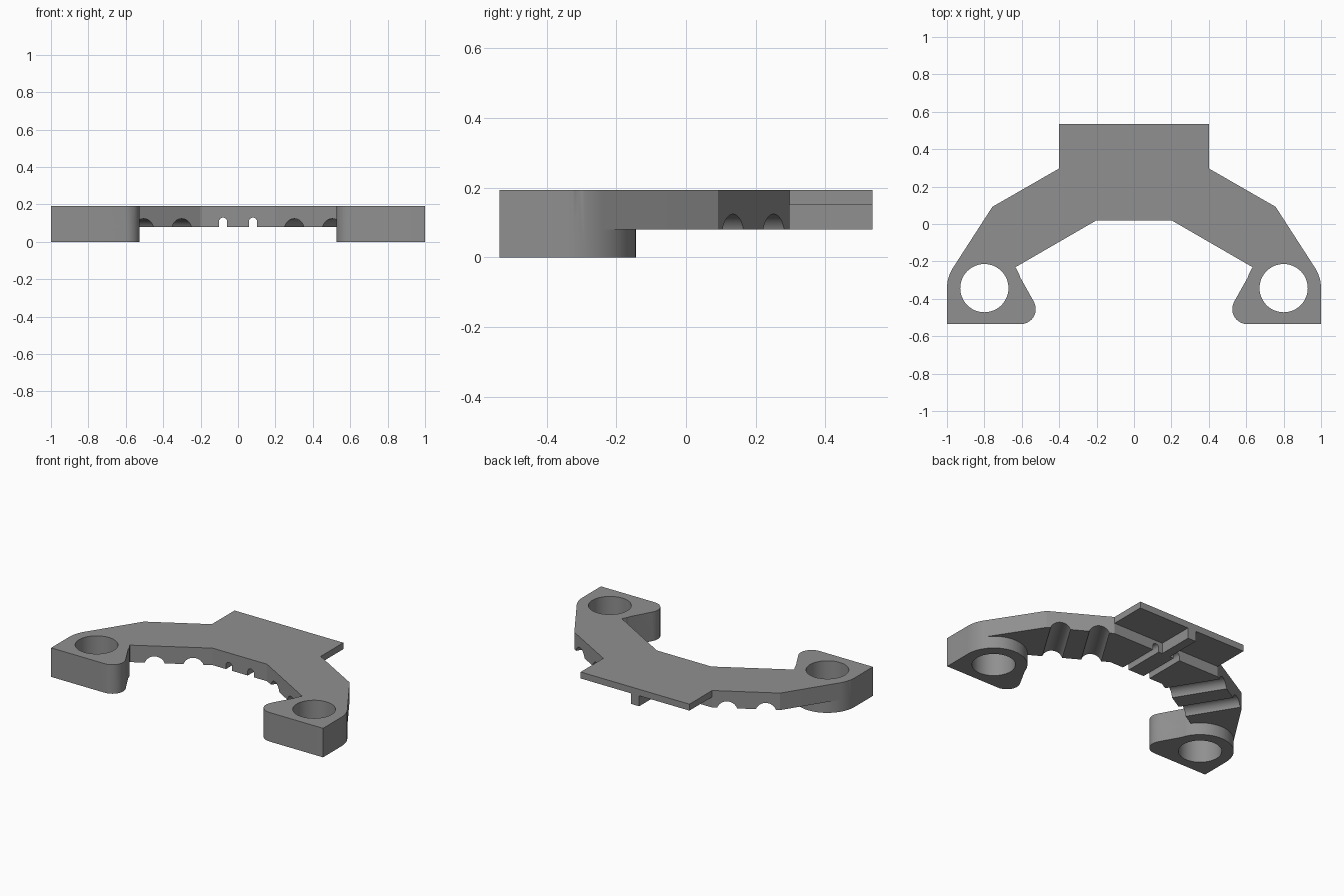
import bpy, bmesh, math
from mathutils import Matrix, Vector

if "Cube" in bpy.data.objects:
    bpy.data.objects.remove(bpy.data.objects["Cube"])

BOTTOM, TOP = 0.08, 0.193          # arm thickness range
HOLE = (0.80, -0.343)              # foot hole centre
grey = bpy.data.materials.new("mid grey")
grey.diffuse_color = (0.28, 0.28, 0.28, 1)
grey.use_nodes = True
grey.node_tree.nodes["Principled BSDF"].inputs["Base Color"].default_value = grey.diffuse_color


def arc(c, r, a0, a1, n):
    """Points on an arc, angles in degrees."""
    return [(c[0] + r * math.cos(math.radians(a0 + (a1 - a0) * i / n)),
             c[1] + r * math.sin(math.radians(a0 + (a1 - a0) * i / n)))
            for i in range(n + 1)]


def prism(name, pts, z0, z1):
    """Extrude a flat outline from z0 to z1."""
    bm = bmesh.new()
    face = bm.faces.new([bm.verts.new((x, y, z0)) for x, y in pts])
    ext = bmesh.ops.extrude_face_region(bm, geom=[face])
    bmesh.ops.translate(bm, vec=(0, 0, z1 - z0),
                        verts=[g for g in ext["geom"] if isinstance(g, bmesh.types.BMVert)])
    bmesh.ops.recalc_face_normals(bm, faces=bm.faces)
    me = bpy.data.meshes.new(name)
    bm.to_mesh(me)
    bm.free()
    ob = bpy.data.objects.new(name, me)
    me.materials.append(grey)
    bpy.context.collection.objects.link(ob)
    return ob


def box(name, x0, x1, y0, y1, z0, z1):
    return prism(name, [(x0, y0), (x1, y0), (x1, y1), (x0, y1)], z0, z1)


def combine(target, other, op):
    """Boolean another part into the target, then remove that part."""
    mod = target.modifiers.new(op, 'BOOLEAN')
    mod.operation, mod.object, mod.solver = op, other, 'EXACT'
    bpy.context.view_layer.objects.active = target
    bpy.ops.object.modifier_apply(modifier=mod.name)
    bpy.data.objects.remove(other)


def mirror(pts, side):
    return [(side * x, y) for x, y in pts]


# Arched bracket body with both arms and foot tops
toe = arc((0.605, -0.455), 0.08, 270, 150, 10)
half = ([(0.2, 0.02)] + arc(HOLE, 0.2, 146, 163, 3) + toe[::-1]
        + [(1.0, -0.535)] + arc(HOLE, 0.2, 0, 32, 6)
        + [(0.757, 0.092), (0.4, 0.297)])
body = prism("bracket_body", half + mirror(half, -1)[::-1], BOTTOM, TOP)

# Rear tab plate and the stiffening rib beneath it
combine(body, box("rear_tab", -0.4, 0.4, 0.2, 0.535, 0.15, TOP), 'UNION')
combine(body, box("tab_rib", -0.03, 0.03, 0.2, 0.535, BOTTOM, 0.17), 'UNION')

for side in (-1, 1):
    # Foot block, rounded around its hole
    foot = toe[::-1] + [(1.0, -0.535)] + arc(HOLE, 0.2, 0, 163, 32)
    combine(body, prism("foot", mirror(foot, side), 0, TOP), 'UNION')
    hole = arc(HOLE, 0.129, 0, 360, 48)[:-1]
    combine(body, prism("hole_cutter", mirror(hole, side), -0.1, 0.4), 'DIFFERENCE')

    # Small arched slots running front to back
    slot = [(-0.0225, -0.05)] + arc((0, 0.107), 0.0225, 180, 0, 12) + [(0.0225, -0.05)]
    cutter = prism("slot_cutter", slot, -0.2, 0.5)
    cutter.data.transform(Matrix.Translation((side * 0.08, 0, 0))
                          @ Matrix.Rotation(math.pi / 2, 4, 'X')
                          @ Matrix.Translation((0, 0, -0.3)))
    combine(body, cutter, 'DIFFERENCE')

    # Wide round grooves across the underside of each arm
    for x, y in ((0.39, 0.107), (0.592, -0.012)):
        cutter = prism("groove_cutter", arc((0, 0), 0.063, 0, 360, 40)[:-1], -0.26, 0.26)
        turn = Vector((side * 0.525, 0.851, 0)).to_track_quat('Z', 'Y').to_matrix().to_4x4()
        cutter.data.transform(Matrix.Translation((side * x, y, 0.061)) @ turn)
        combine(body, cutter, 'DIFFERENCE')

bpy.ops.object.select_all(action='DESELECT')
body.select_set(True)
bpy.context.view_layer.objects.active = body
bpy.ops.object.shade_smooth_by_angle(angle=math.radians(25))
